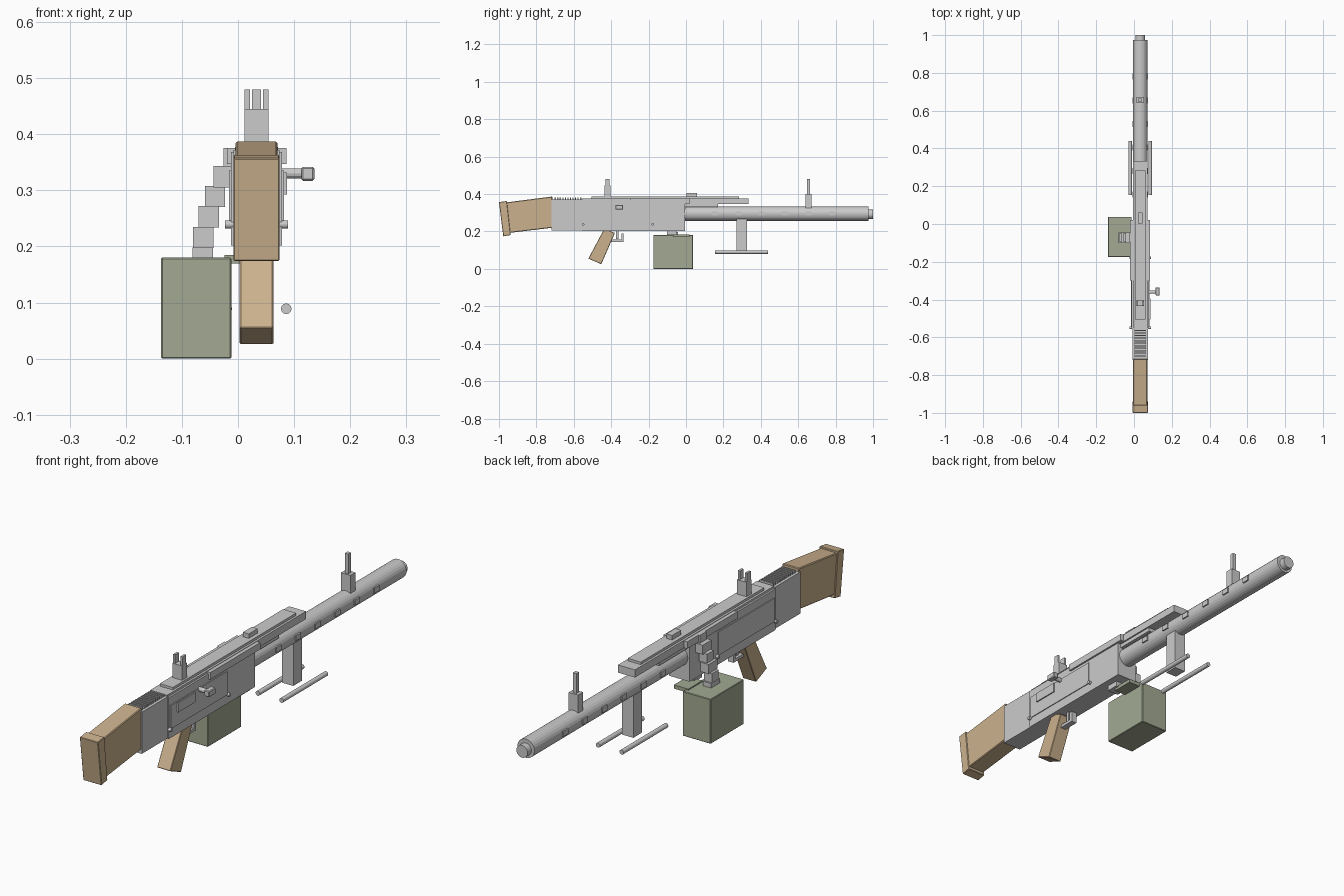
import bpy, bmesh
from math import radians
from mathutils import Matrix

if "Cube" in bpy.data.objects:
    bpy.data.objects.remove(bpy.data.objects["Cube"])

CX = 0.033  # centre line of the main body


def material(name, rgb):
    m = bpy.data.materials.new(name)
    m.diffuse_color = (*rgb, 1)
    m.use_nodes = True
    m.node_tree.nodes["Principled BSDF"].inputs["Base Color"].default_value = m.diffuse_color
    return m


WOOD = material("wood", (0.60, 0.44, 0.27))
GREEN = material("olive", (0.36, 0.40, 0.29))


def finish(bm, name, mat=None, bevel=0):
    bmesh.ops.recalc_face_normals(bm, faces=bm.faces)
    me = bpy.data.meshes.new(name)
    bm.to_mesh(me)
    bm.free()
    ob = bpy.data.objects.new(name, me)
    bpy.context.collection.objects.link(ob)
    if mat:
        me.materials.append(mat)
    if bevel:
        b = ob.modifiers.new("bevel", 'BEVEL')
        b.width, b.segments = bevel, 1
    return ob


def box(name, x, y, z, mat=None, bevel=0):
    bm = bmesh.new()
    bmesh.ops.create_cube(bm, size=1)
    for v in bm.verts:
        for i, (a, b) in enumerate((x, y, z)):
            v.co[i] = (a + b) / 2 + v.co[i] * (b - a)
    return finish(bm, name, mat, bevel)


def mid(name, half, y, z, mat=None, bevel=0):
    return box(name, (CX - half, CX + half), y, z, mat, bevel)


def rod(name, r, centre, length, axis='Y', sides=24):
    bm = bmesh.new()
    rot = Matrix.Rotation(radians(90), 4, 'X' if axis == 'Y' else 'Y')
    bmesh.ops.create_cone(bm, cap_ends=True, segments=sides, radius1=r, radius2=r,
                          depth=length, matrix=Matrix.Translation(centre) @ rot)
    return finish(bm, name)


def slab(name, half, profile, mat=None, bevel=0):
    """Side profile in y, z extruded across the body."""
    bm = bmesh.new()
    f = bm.faces.new([bm.verts.new((CX - half, y, z)) for y, z in profile])
    g = bmesh.ops.extrude_face_region(bm, geom=[f])['geom']
    bmesh.ops.translate(bm, vec=(2 * half, 0, 0),
                        verts=[v for v in g if isinstance(v, bmesh.types.BMVert)])
    return finish(bm, name, mat, bevel)


# Receiver and stacked top cover
mid("receiver", 0.0455, (-0.555, -0.005), (0.202, 0.368))
mid("receiver_rear", 0.041, (-0.72, -0.55), (0.204, 0.372))
mid("top_cover", 0.038, (-0.555, 0.333), (0.346, 0.377))
mid("cover_plate", 0.029, (-0.505, 0.283), (0.375, 0.387))
mid("cover_latch", 0.013, (0.003, 0.06), (0.385, 0.405))
mid("cover_underside", 0.032, (-0.02, 0.17), (0.33, 0.348))
for i in range(11):
    y = -0.702 + i * 0.0135
    mid("rear_rib", 0.03, (y, y + 0.007), (0.37, 0.382))

# Mirrored side rails, panels and pins
for s, side in ((-1, "left"), (1, "right")):
    def side_x(a, b):
        return tuple(sorted((CX + s * a, CX + s * b)))
    box("rail_" + side, side_x(0.03, 0.053), (-0.3, 0.02), (0.347, 0.375))
    box("side_panel_" + side, side_x(0.04, 0.049), (-0.545, -0.185), (0.24, 0.335))
    for y in (-0.55, -0.178):
        rod("panel_pin_" + side, 0.007, (CX + s * 0.049, y, 0.239), 0.014, 'X', 12)
    # Handguard vents and folded legs
    for i in range(6):
        y = 0.155 + i * 0.125
        box("vent_" + side, side_x(0.025, 0.042), (y - 0.016, y + 0.016), (0.285, 0.306))
    rod("leg_" + side, 0.0095, (CX + s * 0.053, 0.297, 0.089), 0.285, 'Y', 12)
box("ejection_port", (0.07, 0.087), (-0.505, -0.395), (0.293, 0.332))

# Charging handle
rod("charging_shaft", 0.009, (0.095, -0.36, 0.33), 0.05, 'X', 12)
box("charging_knob", (0.113, 0.136), (-0.378, -0.336), (0.317, 0.342), bevel=0.003)

# Barrel shroud and muzzle
for ob in (rod("barrel_shroud", 0.038, (CX, 0.48, 0.295), 0.99, sides=24),
           rod("muzzle", 0.025, (CX, 0.985, 0.292), 0.03, sides=24)):
    bpy.context.view_layer.objects.active = ob
    ob.select_set(True)
    bpy.ops.object.shade_smooth_by_angle(angle=radians(10))
    ob.select_set(False)

# Sights
mid("front_sight_base", 0.021, (0.64, 0.672), (0.325, 0.4))
mid("front_sight_post", 0.008, (0.647, 0.664), (0.4, 0.48))
mid("rear_sight_base", 0.021, (-0.435, -0.403), (0.38, 0.445))
for x in (0.012, 0.045):
    box("rear_sight_prong", (x, x + 0.009), (-0.431, -0.408), (0.44, 0.48))

# Leg mount
mid("leg_mount", 0.025, (0.27, 0.325), (0.096, 0.275))

# Wooden stock, butt plate and grip
slab("stock", 0.0375, [(-0.715, 0.387), (-0.715, 0.22), (-0.95, 0.192), (-0.965, 0.355)],
     WOOD, 0.003)
slab("butt_plate", 0.041, [(-0.958, 0.363), (-1.0, 0.357), (-0.977, 0.174), (-0.938, 0.181)],
     WOOD, 0.002)
slab("grip", 0.03, [(-0.437, 0.215), (-0.38, 0.192), (-0.453, 0.025), (-0.522, 0.055)],
     WOOD, 0.002)

# Trigger and guard
mid("guard_bar", 0.012, (-0.402, -0.333), (0.144, 0.156))
mid("guard_front", 0.012, (-0.346, -0.333), (0.144, 0.19))
mid("trigger", 0.006, (-0.374, -0.361), (0.16, 0.205))

# Ammunition box and its bracket
box("ammo_box", (-0.137, -0.012), (-0.175, 0.038), (0, 0.18), GREEN, 0.002)
box("box_lip", (-0.024, 0.04), (-0.07, 0.02), (0.17, 0.185), GREEN)
box("box_bracket", (0.0, 0.05), (-0.102, -0.05), (0.18, 0.205))

# Stepped feed belt from the box up to the receiver
tops = [(-0.081, 0.198), (-0.08, 0.235), (-0.07, 0.272), (-0.059, 0.308),
        (-0.044, 0.343), (-0.026, 0.375)]
for i, (x, z) in enumerate(tops):
    half = 0.021 if i % 2 else 0.028
    box("belt_link", (x, x + 0.036), (-0.072 - half, -0.072 + half),
        (max(z - 0.038, 0.175), z))
